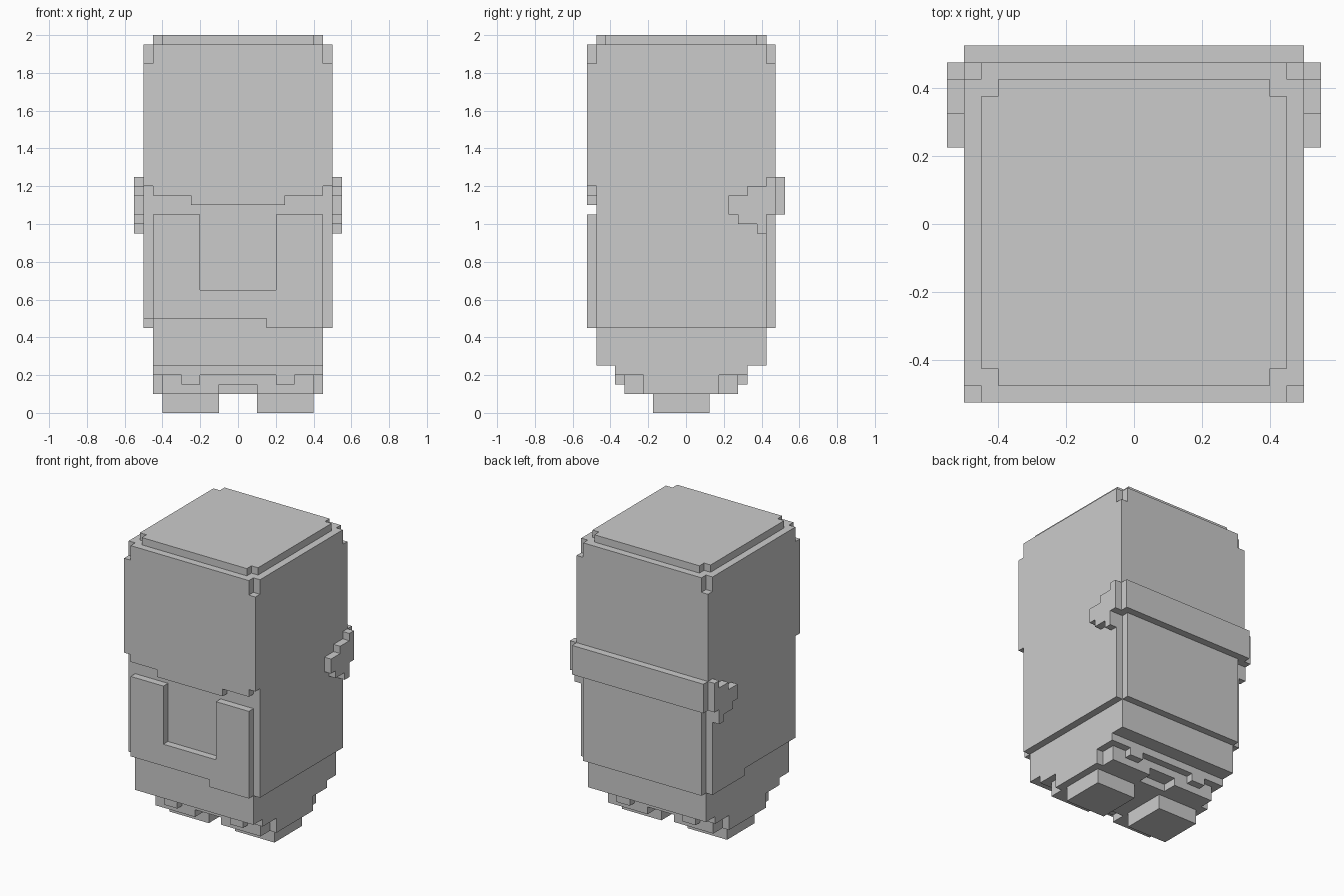
import bpy, bmesh
from mathutils import Vector

if "Cube" in bpy.data.objects:
    bpy.data.objects.remove(bpy.data.objects["Cube"])


def prism(name, pts, axis, lo, hi):
    """Extrude a 2D profile along an axis: 'x' takes (y,z), 'y' takes (x,z), 'z' takes (x,y)."""
    place = {'x': lambda a, b, t: (t, a, b),
             'y': lambda a, b, t: (a, t, b),
             'z': lambda a, b, t: (a, b, t)}[axis]
    bm = bmesh.new()
    face = bm.faces.new([bm.verts.new(place(a, b, lo)) for a, b in pts])
    ext = bmesh.ops.extrude_face_region(bm, geom=[face], use_keep_orig=True)
    verts = [g for g in ext['geom'] if isinstance(g, bmesh.types.BMVert)]
    bmesh.ops.translate(bm, verts=verts, vec=Vector(place(0, 0, hi - lo)))
    bmesh.ops.recalc_face_normals(bm, faces=bm.faces[:])
    mesh = bpy.data.meshes.new(name)
    bm.to_mesh(mesh)
    bm.free()
    ob = bpy.data.objects.new(name, mesh)
    bpy.context.collection.objects.link(ob)
    return ob


def box(name, x0, x1, y0, y1, z0, z1):
    return prism(name, [(x0, y0), (x1, y0), (x1, y1), (x0, y1)], 'z', z0, z1)


def notched(x, y0, y1, n=0.05):
    """Rectangle outline with a square notch in each corner."""
    return [(-x + n, y0), (x - n, y0), (x - n, y0 + n), (x, y0 + n),
            (x, y1 - n), (x - n, y1 - n), (x - n, y1), (-x + n, y1),
            (-x + n, y1 - n), (-x, y1 - n), (-x, y0 + n), (-x + n, y0 + n)]


def mirror_x(ob):
    ob.modifiers.new("Mirror", 'MIRROR').use_axis[0] = True
    return ob


F, B = -0.525, 0.475        # front and back of the head

# Head: block, notched rim and top cap
box("head", -0.5, 0.5, F, B, 1.2, 1.85)
prism("head_rim", notched(0.5, F, B), 'z', 1.85, 1.95)
prism("head_cap", notched(0.45, F + 0.05, B - 0.05), 'z', 1.95, 2.0)

# Stepped lower edge of the face, and lower back of the head
prism("face_lower_edge", [(-0.45, 1.2), (-0.45, 1.15), (-0.25, 1.15), (-0.25, 1.1),
                          (0.25, 1.1), (0.25, 1.15), (0.45, 1.15), (0.45, 1.2)],
      'y', F, F + 0.05)
box("head_lower_back", -0.5, 0.5, B - 0.05, B, 1.05, 1.2)

# Head band with a stepped tab on each side
box("band_back", -0.5, 0.5, B, B + 0.05, 1.05, 1.25)
mirror_x(prism("band_side_tab",
               [(0.225, 1.05), (0.225, 1.15), (0.325, 1.15), (0.325, 1.2), (0.425, 1.2),
                (0.425, 1.25), (0.475, 1.25), (0.475, 1.05), (0.425, 1.05), (0.425, 0.95),
                (0.375, 0.95), (0.375, 1.0), (0.275, 1.0), (0.275, 1.05)],
               'x', 0.5, 0.55))

# Torso core
box("torso", -0.45, 0.45, F + 0.05, B - 0.05, 0.25, 1.2)

# Jacket: open-necked front, back and side panels
prism("jacket_front", [(-0.45, 0.5), (0.15, 0.5), (0.15, 0.45), (0.45, 0.45),
                       (0.45, 1.05), (0.2, 1.05), (0.2, 0.65), (-0.2, 0.65),
                       (-0.2, 1.05), (-0.45, 1.05)], 'y', F, F + 0.05)
box("jacket_back", -0.45, 0.45, B - 0.05, B, 0.45, 1.05)
box("jacket_right_side", 0.45, 0.5, F + 0.05, B - 0.05, 0.45, 1.2)
prism("jacket_left_side", [(-0.475, 0.5), (0.075, 0.5), (0.075, 0.45), (0.425, 0.45),
                           (0.425, 1.2), (-0.475, 1.2)], 'x', -0.5, -0.45)

# Tapering hips
box("hip_upper", -0.45, 0.45, -0.375, 0.325, 0.2, 0.25)
box("hip_lower", -0.45, 0.45, -0.225, 0.175, 0.1, 0.2)
box("crotch", -0.1, 0.1, -0.325, 0.275, 0.15, 0.2)

# Legs, knee tabs and feet
mirror_x(box("leg", 0.1, 0.4, -0.325, 0.275, 0.1, 0.2))
mirror_x(box("leg_tab", 0.2, 0.3, -0.375, 0.325, 0.15, 0.2))
mirror_x(box("foot", 0.1, 0.4, -0.175, 0.125, 0.0, 0.1))
